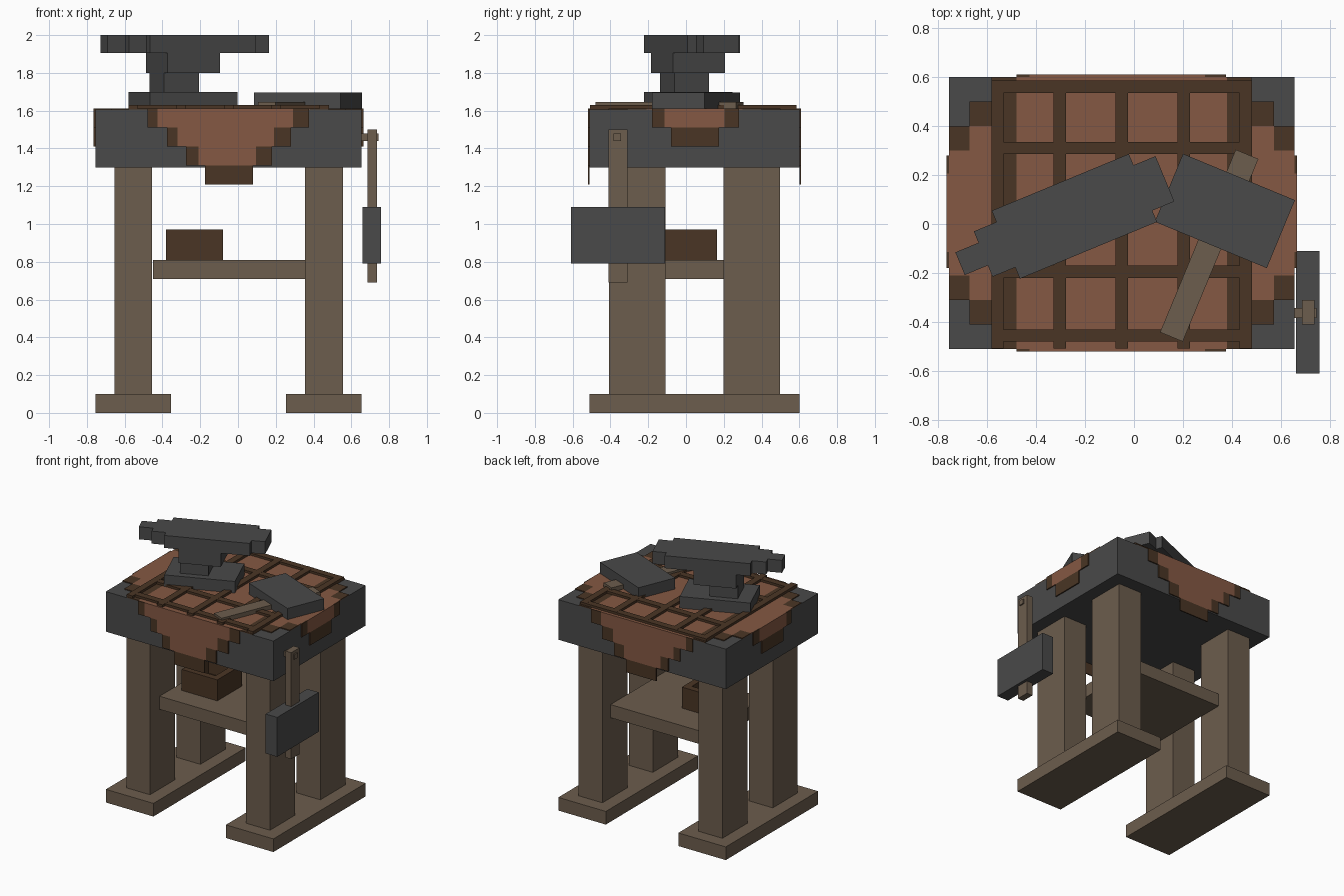
import bpy, bmesh, math
from mathutils import Matrix, Vector

if "Cube" in bpy.data.objects:
    bpy.data.objects.remove(bpy.data.objects["Cube"], do_unlink=True)


def material(name, rgb):
    m = bpy.data.materials.new(name)
    m.use_nodes = True
    m.diffuse_color = (*rgb, 1)
    m.node_tree.nodes["Principled BSDF"].inputs["Base Color"].default_value = (*rgb, 1)
    return m


IRON = material("dark iron", (0.067, 0.067, 0.067))
WOOD = material("weathered wood", (0.15, 0.109, 0.074))
LEATHER = material("tan leather", (0.232, 0.098, 0.056))
TRIM = material("dark brown trim", (0.068, 0.036, 0.018))


def boxes(name, parts, mats, turn=0.0):
    """One object from boxes (x range, y range, z range, material index), turned about z."""
    bm = bmesh.new()
    for xr, yr, zr, mi in parts:
        size = Vector((xr[1] - xr[0], yr[1] - yr[0], zr[1] - zr[0]))
        mid = Vector((sum(xr), sum(yr), sum(zr))) / 2
        made = bmesh.ops.create_cube(
            bm, size=1, matrix=Matrix.Translation(mid) @ Matrix.Diagonal((*size, 1)))
        for f in {f for v in made["verts"] for f in v.link_faces}:
            f.material_index = mi
    bm.transform(Matrix.Rotation(math.radians(turn), 4, "Z"))
    me = bpy.data.meshes.new(name)
    bm.to_mesh(me)
    bm.free()
    ob = bpy.data.objects.new(name, me)
    for m in mats:
        me.materials.append(m)
    bpy.context.collection.objects.link(ob)
    return ob


def box(name, xr, yr, zr, mat, turn=0.0):
    return boxes(name, [(xr, yr, zr, 0)], [mat], turn)


def around(c, half):
    return (c - half, c + half)


CX, CY = -0.05, 0.045            # centre of the table
X0, X1, Y0, Y1 = -0.755, 0.655, -0.51, 0.60
TOP = 1.605

# Feet, legs, shelf and table block
for side, sx in (("right", -1), ("left", 1)):
    fx = CX + sx * 0.505
    box(side + "_foot", around(fx, 0.2), (Y0, Y1), (0, 0.1), WOOD)
    for end, sy in (("front", -1), ("back", 1)):
        box(f"{end}_{side}_leg", around(fx, 0.1), around(CY + sy * 0.303, 0.15),
            (0.1, 1.3), WOOD)
box("shelf", (-0.45, 0.355), (-0.3, 0.4), (0.71, 0.81), WOOD)
box("table_block", (X0, X1), (Y0, Y1), (1.3, TOP), IRON)

# Open tray on the shelf
bx, by, bz = (-0.38, -0.08), (-0.135, 0.165), (0.81, 0.97)
w = 0.05
boxes("shelf_tray", [
    (bx, by, (0.81, 0.86), 0),
    ((bx[0], bx[0] + w), by, bz, 0),
    ((bx[1] - w, bx[1]), by, bz, 0),
    ((bx[0] + w, bx[1] - w), (by[0], by[0] + w), bz, 0),
    ((bx[0] + w, bx[1] - w), (by[1] - w, by[1]), bz, 0)], [TRIM])

# Leather cover on the table, with stepped dark corners
T = 0.007
zc = (TOP, TOP + T)
cover = [((-0.48, 0.38), (Y0, Y1), zc, 0)]
for sx in (-1, 1):
    for near, far, hy, dark in ((0.43, 0.53, 0.555, 0.555),
                                (0.53, 0.62, 0.455, 0.1),
                                (0.62, 0.705, 0.355, 0.1)):
        xr = tuple(sorted((CX + sx * near, CX + sx * far)))
        if hy > dark:
            cover.append((xr, around(CY, hy - dark), zc, 0))
        for sy in (-1, 1):
            yr = tuple(sorted((CY + sy * hy, CY + sy * (hy - dark))))
            cover.append((xr, yr, zc, 1))
boxes("leather_cover", cover, [LEATHER, TRIM])


# Stepped flaps hanging over the four sides
def flap(name, rows, place):
    parts = []
    for i, (lo, hi, a, b) in enumerate(rows):
        zr = (TOP + T if i == 0 else 1.61 - 0.1 * i, 1.51 - 0.1 * i)[::-1]
        if a is None:
            parts.append((*place((lo, hi)), zr, 1))
        else:
            for r, mi in (((lo, a), 1), ((a, b), 0), ((b, hi), 1)):
                parts.append((*place(r), zr, mi))
    boxes(name, parts, [LEATHER, TRIM])


long_rows = [(-0.48, 0.375, -0.425, 0.29), (-0.375, 0.28, -0.32, 0.19),
             (-0.275, 0.18, -0.21, 0.095), (-0.175, 0.08, None, None)]
short_rows = [(-0.18, 0.28, -0.115, 0.205), (-0.08, 0.175, None, None)]
flap("front_flap", long_rows, lambda r: (r, (Y0 - 0.009, Y0)))
flap("back_flap", long_rows, lambda r: (r, (Y1, Y1 + 0.009)))
flap("right_flap", short_rows, lambda r: ((X0 - 0.009, X0), r))
flap("left_flap", short_rows, lambda r: ((X1, X1 + 0.009), r))

# Lattice on the cover
zl = (TOP + T, 1.63)
lattice = [(around(CX + 0.253 * i, 0.025), (-0.508, 0.585), zl, 0) for i in (-2, -1, 0, 1, 2)]
for y in (-0.455, -0.195, 0.31, 0.56):
    lattice.append(((-0.58, 0.48), around(y, 0.025), (zl[0], 1.629), 0))
boxes("lattice", lattice, [TRIM])

# Anvil, built along its own length and turned
v = 0.122
boxes("anvil", [
    ((-0.515, -0.015), around(v, 0.15), (TOP + T, 1.7), 0),
    ((-0.415, -0.215), around(v, 0.1), (1.7, 1.8), 0),
    ((-0.415, -0.115), around(v, 0.15), (1.8, 1.905), 0),
    ((-0.515, 0.09), around(v, 0.15), (1.905, 2.0), 0),
    ((0.09, 0.187), around(v, 0.1), (1.905, 2.0), 0),
    ((-0.615, -0.515), around(v, 0.1), (1.905, 2.0), 0),
    ((-0.717, -0.615), around(v, 0.05), (1.905, 2.0), 0)], [IRON], 22.5)

# Hammer lying on the table
box("lying_hammer_head", around(0.322, 0.247), around(0.191, 0.15), (TOP + T, 1.697), IRON, -22.5)
box("lying_hammer_handle", around(0.317, 0.05), around(0.036, 0.403), (TOP + T, 1.645), WOOD, -22.5)

# Hammer hanging from a peg on the side
box("hanging_hammer_head", (0.66, 0.757), (-0.61, -0.11), (0.79, 1.09), IRON)
box("hanging_hammer_handle", (0.685, 0.735), (-0.41, -0.31), (0.69, 1.5), WOOD)
box("hammer_peg", (0.65, 0.745), (-0.383, -0.343), (1.44, 1.478), WOOD)
